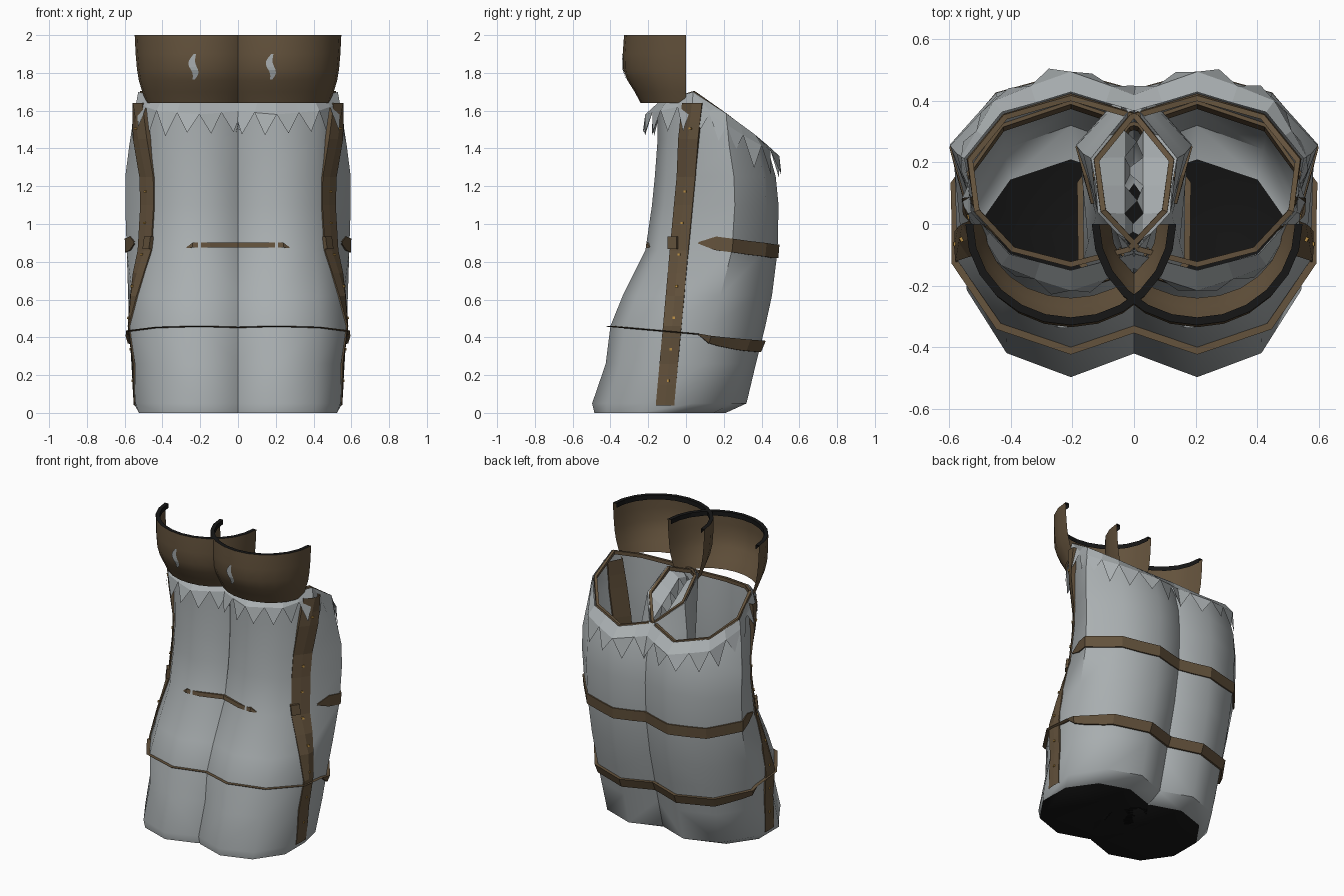
import bpy, bmesh, math, random

if "Cube" in bpy.data.objects:
    bpy.data.objects.remove(bpy.data.objects["Cube"])
random.seed(4)


def material(name, rgb):
    m = bpy.data.materials.new(name)
    m.diffuse_color = (*rgb, 1)
    m.use_nodes = True
    m.node_tree.nodes["Principled BSDF"].inputs["Base Color"].default_value = m.diffuse_color
    return m


GREY = material("pale grey leather", (0.40, 0.43, 0.44))
BROWN = material("brown leather", (0.125, 0.084, 0.045))
BLACK = material("black", (0.008, 0.008, 0.008))
GOLD = material("brass", (0.5, 0.28, 0.06))
CX = 0.205


def lerp_table(table, t):
    """Linear lookup; each row is (key, values...)."""
    t = min(max(t, table[0][0]), table[-1][0])
    for a, b in zip(table, table[1:]):
        if t <= b[0]:
            f = (t - a[0]) / (b[0] - a[0])
            return [p + (q - p) * f for p, q in zip(a[1:], b[1:])]


def make(name, verts, faces, mats, index=None, side=1, smooth=False):
    me = bpy.data.meshes.new(name)
    me.from_pydata([(x * side, y, z) for x, y, z in verts], [], faces)
    for m in mats:
        me.materials.append(m)
    if index:
        for p, i in zip(me.polygons, index):
            p.material_index = i
    bm = bmesh.new()
    bm.from_mesh(me)
    bmesh.ops.recalc_face_normals(bm, faces=bm.faces)
    bm.to_mesh(me)
    bm.free()
    if smooth:
        me.shade_smooth()
        me.set_sharp_from_angle(angle=math.radians(48))
    ob = bpy.data.objects.new(name, me)
    bpy.context.collection.objects.link(ob)
    return ob


def loft(rows, ring=False, loop=False):
    """Quads between rows; ring closes each row, loop joins last row to first."""
    n, k = len(rows[0]), len(rows)
    verts = [p for r in rows for p in r]
    faces = [(i * n + j, i * n + (j + 1) % n, (i + 1) % k * n + (j + 1) % n, (i + 1) % k * n + j)
             for i in range(k if loop else k - 1) for j in range(n if ring else n - 1)]
    return verts, faces


# Boot form: height, front y, back y, half width of front half, half width of back half
FORM = [(0, -.485, .21, .335, .335), (.05, -.497, .32, .355, .365), (.26, -.425, .37, .358, .378),
        (.46, -.40, .42, .388, .39), (.62, -.335, .455, .372, .396), (.86, -.215, .485, .345, .404),
        (1.1, -.18, .49, .332, .412), (1.25, -.165, .475, .330, .412), (1.45, -.15, .42, .335, .385),
        (1.72, -.15, .39, .34, .34)]
# Height of the slanted opening by angle from the front
RIM = [(0, 1.64), (36, 1.66), (72, 1.70), (108, 1.585), (144, 1.475), (180, 1.42)]


def surf(a, z, off=0.0):
    """Point on the ten-sided boot wall at angle a (degrees, -90 is the front)."""
    yf, yb, rf, rb = lerp_table(FORM, z)
    k = math.floor((a + 90) / 36)
    t = (a + 90) / 36 - k
    x = y = 0
    for d, w in ((0, 1 - t), (1, t)):
        r = math.radians(-90 + 36 * (k + d))
        x += w * ((rf if math.sin(r) < 0 else rb) + off) * math.cos(r)
        y += w * ((yb - yf) / 2 + off) * math.sin(r)
    return (CX + x, (yf + yb) / 2 + y, z)


def rim_z(a):
    return lerp_table(RIM, abs((a + 90 + 180) % 360 - 180))[0]


def angle_at(y, z):
    lo, hi = -90, 90
    for _ in range(24):
        mid = (lo + hi) / 2
        lo, hi = (mid, hi) if surf(mid, z)[1] < y else (lo, mid)
    return lo


def band(angles, zc, half, off, top_off=0.0):
    """Closed strip section following the wall; zc, half and off are functions of angle."""
    rows = []
    for a in angles:
        z, h, o = zc(a), half(a), off(a)
        rows.append([surf(a, z - h, -.012), surf(a, z - h, o), surf(a, z + h, o + top_off),
                     surf(a, z + h, -.012)])
    return rows


def on_side(y, z, off):
    return surf(angle_at(y, z), z, off)


def strap_y(z):
    return -.11 + .15 * (z - .05) / 1.59


def plate(y, z, hy, hz, o0, o1):
    """Small box standing on the outer wall."""
    pts = [on_side(y + dy * hy, z + dz * hz, o) for o in (o0, o1)
           for dy, dz in ((-1, -1), (1, -1), (1, 1), (-1, 1))]
    return pts, [(0, 1, 2, 3), (4, 5, 6, 7), (0, 1, 5, 4), (1, 2, 6, 5), (2, 3, 7, 6), (3, 0, 4, 7)]


for side in (1, -1):
    tag = "right_" if side == 1 else "left_"
    ten = [-90 + 36 * i for i in range(10)]

    # Boot shell and black sole
    rows = [[surf(a, z) for a in ten] for z in (0, .05, .26, .46, .62, .86, 1.1, 1.25)]
    rows += [[surf(a, 1.25 + (rim_z(a) - 1.25) * f) for a in ten] for f in (.5, 1)]
    v, f = loft(rows, ring=True)
    make(tag + "boot_shell", v, f + [tuple(range(10))], [GREY, BLACK], [0] * len(f) + [1], side, True)

    # Brown lining edge just inside the opening
    rows = [[surf(a, rim_z(a) + dz, o) for o, dz in ((-.01, -.02), (-.01, .004), (-.028, .004), (-.028, -.02))]
            for a in ten]
    make(tag + "opening_trim", *loft(rows, ring=True, loop=True), [BROWN], side=side)

    # Folded collar with ragged points; between the boots it folds towards the middle
    n = 20
    top, edge, tips = [], [], []
    for i in range(n):
        a = -90 + 18 * i
        top.append(surf(a, rim_z(a)))
        x, y, _ = surf(a, rim_z(a), .006 + .06 * math.sin(math.radians(a)) ** 2)
        edge.append((-.03 if top[-1][0] < -.03 else x, y, rim_z(a) - .06))
        b = a + 9
        x, y, _ = surf(b, rim_z(b), .012 + .07 * math.sin(math.radians(b)) ** 2 + random.uniform(0, .02))
        if x < -.02:
            x = random.uniform(-.01, .03)
        tips.append((x, y, rim_z(b) - random.uniform(.16, .21)))
    v, f = loft([top, edge], ring=True)
    f += [(n + i, n + (i + 1) % n, 2 * n + i) for i in range(n)]
    make(tag + "ragged_collar", v + tips, f, [GREY], side=side)

    # Side strap with buckle and rivets
    rows = []
    for z in (.04, .15, .26, .36, .46, .62, .74, .86, 1.1, 1.25, 1.45, 1.54, 1.64):
        y = strap_y(z)
        o = .008 if z < 1.4 else .028
        rows.append([on_side(y - .048, z, -.01), on_side(y - .048, z, o), on_side(y, z, o + .002),
                     on_side(y + .048, z, o), on_side(y + .048, z, -.01)])
    make(tag + "side_strap", *loft(rows, ring=True), [BROWN], side=side)
    make(tag + "strap_buckle", *plate(-.06, .9, .022, .033, 0, .025), [BROWN], side=side)
    for i in range(9):
        z = .17 + .167 * i
        make(f"{tag}strap_rivet_{i + 1}", *plate(strap_y(z) + .005, z, .006, .006, 0, .016 if z < 1.4 else .035),
             [GOLD], side=side)

    # Upper band around the back, with pointed ends
    back = [-12, 3] + list(range(18, 163, 18)) + [177, 192]
    rows = band(back, lambda a: .90 - .045 * max(0, math.sin(math.radians(a))),
                lambda a: .004 if a < -10 or a > 190 else .036, lambda a: .009)
    make(tag + "upper_back_band", *loft(rows, ring=True), [BROWN], side=side)

    # Thin upper band sliver at the front
    rows = band([-78, -84, -100, -126, -140], lambda a: .875 if a > -80 else .888,
                lambda a: .003 if a > -80 else .013, lambda a: .003 if a > -80 else .012)
    make(tag + "upper_front_band", *loft(rows, ring=True), [BROWN], side=side)

    # Lower band: a thin ledge in front, wide at the back
    LOW = [(-.4, .458, .003, .014), (.08, .415, .003, .012), (.13, .385, .022, .014),
           (.30, .36, .03, .012), (.45, .348, .03, .012)]

    def low(a, i):
        return lerp_table(LOW, surf(a, .4)[1])[i]

    rows = band([-90 + 9 * i for i in range(40)], lambda a: low(a, 0), lambda a: low(a, 1),
                lambda a: low(a, 2), .010)
    make(tag + "lower_band", *loft(rows, ring=True, loop=True), [BROWN], side=side)

    # Knee cuff: thin half bowl open to the back, with a black lip on top
    BOWL = [(1.64, .28, .24), (1.70, .302, .272), (1.76, .32, .31), (1.82, .33, .333),
            (1.9, .337, .335), (2.0, .342, .328)]

    def half_bowl(section):
        return [[(CX + rx * math.cos(math.radians(180 + 15 * i)), ry * math.sin(math.radians(180 + 15 * i)), z)
                 for z, rx, ry in section] for i in range(13)]

    make(tag + "knee_cuff", *loft(half_bowl(BOWL)), [BROWN], side=side, smooth=True)
    lip = [(1.97, .339, .327), (2.0, .342, .328), (2.0, .317, .303), (1.97, .317, .303)]
    v, f = loft(half_bowl(lip)[:], ring=True)
    make(tag + "cuff_lip", v, [q for i, q in enumerate(f) if i % 4 in (1, 2)], [BLACK], side=side)

    # Small wavy inlay on the cuff front
    rows = []
    for i in range(9):
        u = i / 8
        z = 1.765 + .135 * u
        x = side * CX - .03 + .010 * math.sin(u * 7)
        w = .006 + .014 * math.sin(math.pi * u)
        ry = lerp_table(BOWL, z)[1]
        rows.append([(x + d * w, -ry * math.sqrt(1 - ((x + d * w - side * CX) / .33) ** 2) - .004, z)
                     for d in (-1, 1)])
    make(tag + "cuff_inlay", *loft(rows), [GREY])
